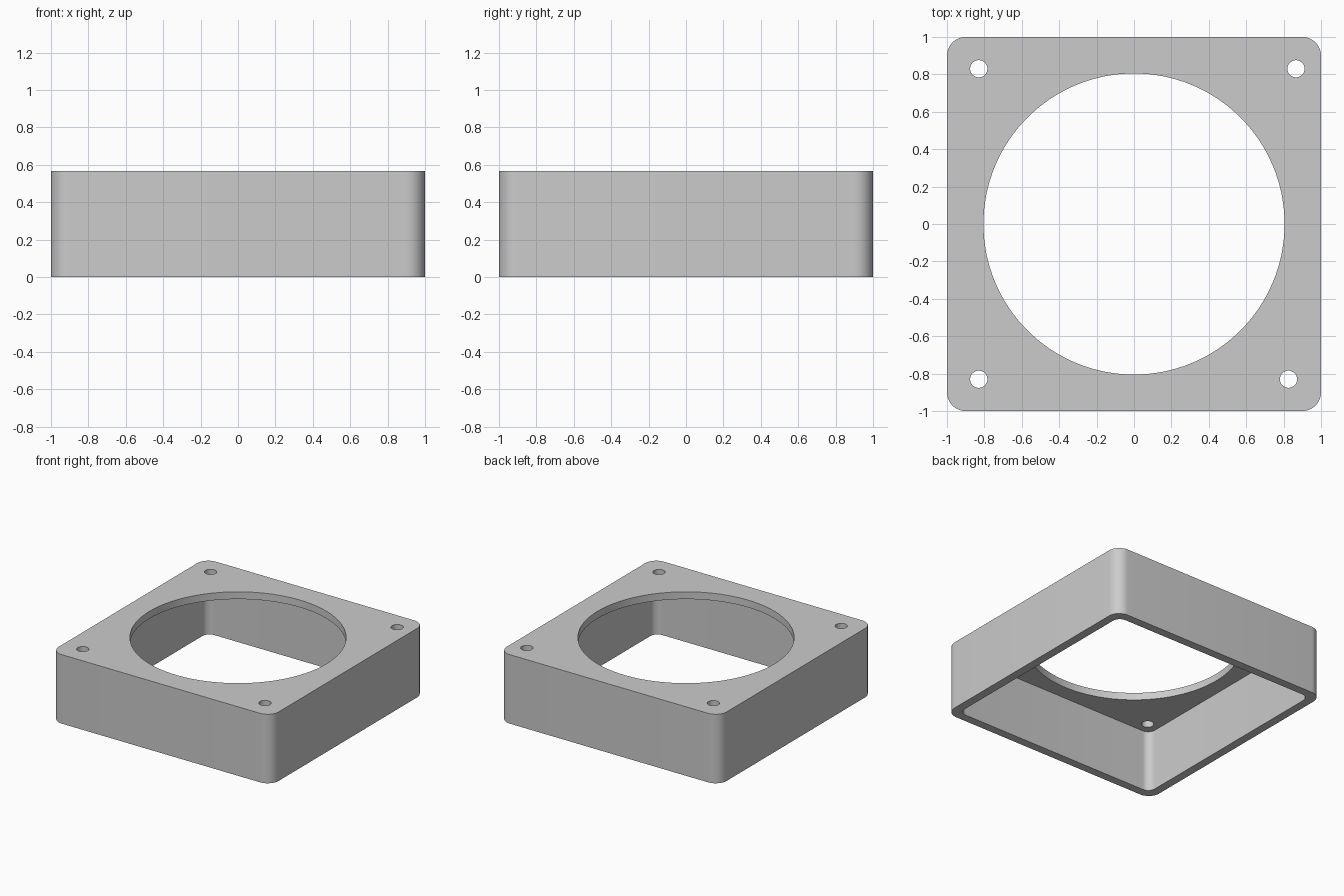
import bpy
import bmesh
from math import cos, sin, pi, radians

HEIGHT = 0.567
PLATE = 0.06          # thickness of the top plate
OPENING_RADIUS = 0.805
HOLE_RADIUS = 0.046
HOLES = [(-0.83, 0.83), (0.866, 0.83), (-0.83, -0.83), (0.826, -0.83)]

cube = bpy.data.objects.get("Cube")
if cube:
    bpy.data.objects.remove(cube, do_unlink=True)

grey = bpy.data.materials.new("plain grey")
grey.use_nodes = True
colour = (0.6, 0.6, 0.6, 1)
grey.diffuse_color = colour
grey.node_tree.nodes["Principled BSDF"].inputs["Base Color"].default_value = colour


def rounded_square(half, radius, steps=12):
    """Outline of a square with rounded corners."""
    c = half - radius
    points = []
    for corner, (sx, sy) in enumerate([(1, 1), (-1, 1), (-1, -1), (1, -1)]):
        for i in range(steps + 1):
            a = (corner + i / steps) * pi / 2
            points.append((sx * c + radius * cos(a), sy * c + radius * sin(a)))
    return points


def circle(x, y, radius, steps):
    return [(x + radius * cos(2 * pi * i / steps), y + radius * sin(2 * pi * i / steps))
            for i in range(steps)]


def prism(name, outline, bottom, top):
    """Extrude an outline straight up into a closed solid."""
    bm = bmesh.new()
    base = bm.faces.new([bm.verts.new((x, y, bottom)) for x, y in outline])
    moved = bmesh.ops.extrude_face_region(bm, geom=[base], use_keep_orig=True)["geom"]
    verts = [v for v in moved if isinstance(v, bmesh.types.BMVert)]
    bmesh.ops.translate(bm, vec=(0, 0, top - bottom), verts=verts)
    bmesh.ops.recalc_face_normals(bm, faces=bm.faces)
    mesh = bpy.data.meshes.new(name)
    bm.to_mesh(mesh)
    bm.free()
    mesh.materials.append(grey)
    obj = bpy.data.objects.new(name, mesh)
    bpy.context.collection.objects.link(obj)
    return obj


# Outer body
housing = prism("housing", rounded_square(1.0, 0.1), 0, HEIGHT)

# Cavity open at the bottom, round opening and screw holes in the top plate
cutters = [prism("cavity_cutter", rounded_square(0.93, 0.065), -0.1, HEIGHT - PLATE),
           prism("opening_cutter", circle(0, 0, OPENING_RADIUS, 128), 0.3, 1)]
for x, y in HOLES:
    cutters.append(prism("screw_hole_cutter", circle(x, y, HOLE_RADIUS, 40), 0.3, 1))

bpy.ops.object.select_all(action='DESELECT')
housing.select_set(True)
bpy.context.view_layer.objects.active = housing
for cutter in cutters:
    cutter.hide_render = True
    cut = housing.modifiers.new("cut", 'BOOLEAN')
    cut.operation = 'DIFFERENCE'
    cut.solver = 'EXACT'
    cut.object = cutter
    bpy.ops.object.modifier_apply(modifier=cut.name)
for cutter in cutters:
    bpy.data.objects.remove(cutter, do_unlink=True)

# Smooth round walls, crisp rims
bpy.ops.object.shade_smooth_by_angle(angle=radians(30))
